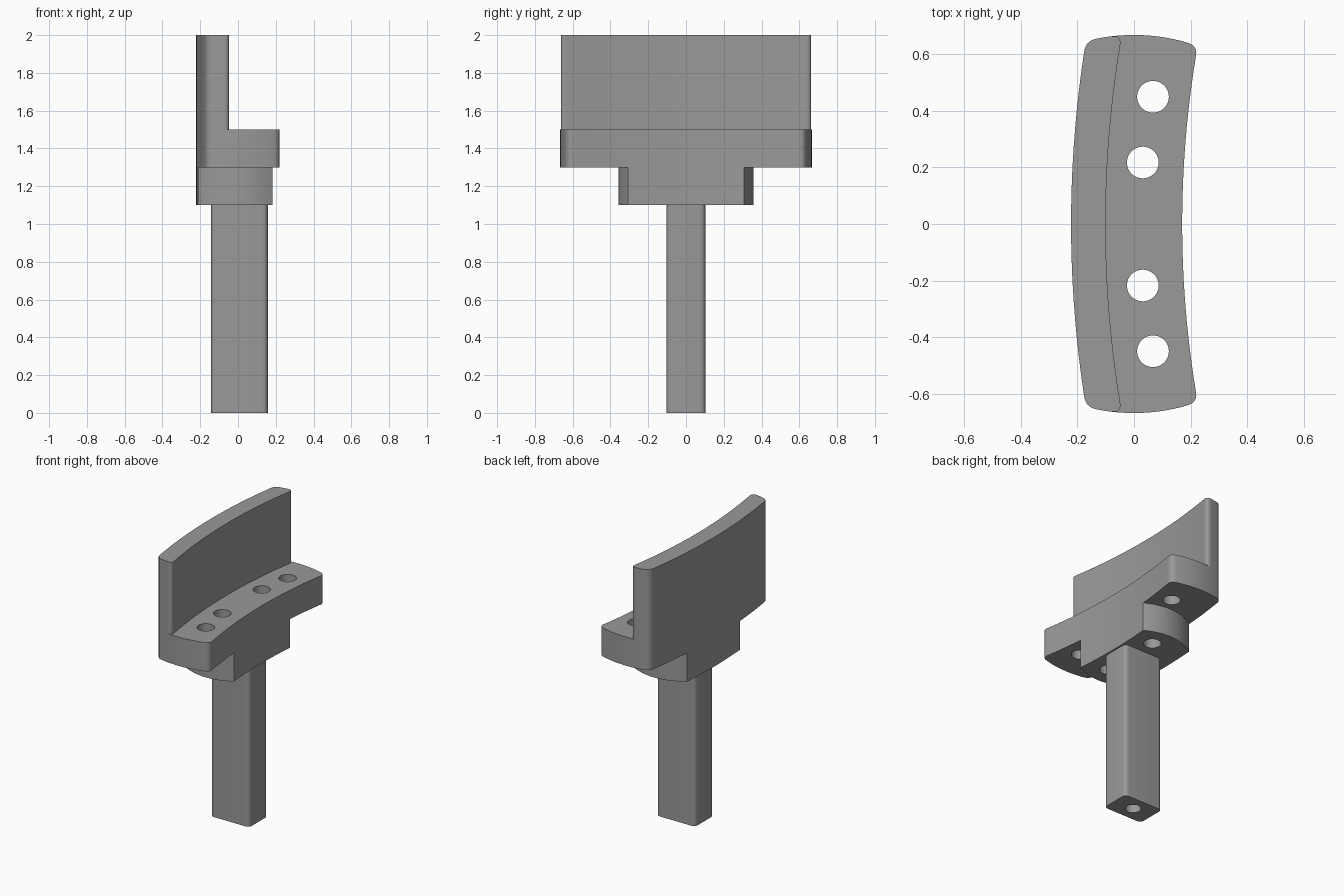
import bpy, bmesh, math
from mathutils import Vector

if "Cube" in bpy.data.objects:
    bpy.data.objects.remove(bpy.data.objects["Cube"])

CX = 3.8  # common centre of the long curved sides

grey = bpy.data.materials.new("mid grey")
grey.diffuse_color = (0.32, 0.32, 0.32, 1)
grey.use_nodes = True
grey.node_tree.nodes["Principled BSDF"].inputs["Base Color"].default_value = grey.diffuse_color


def arc(cx, r, a0, a1):
    """Parametric arc and its length."""
    return (lambda t: Vector((cx + r * math.cos(a0 + (a1 - a0) * t),
                              r * math.sin(a0 + (a1 - a0) * t))), abs(r * (a1 - a0)))


def line(a, b):
    a, b = Vector(a), Vector(b)
    return (lambda t: a.lerp(b, t), (b - a).length)


def outline(edges, fillet, steps):
    """Chain edges into a closed loop, rounding each corner."""
    pts = []
    for i, (f, length) in enumerate(edges):
        g, glen = edges[(i + 1) % len(edges)]
        k = fillet / length
        pts += [f(k + (1 - 2 * k) * s / steps) for s in range(steps + 1)]
        if fillet:
            a, c, b = f(1 - k), f(1), g(fillet / glen)
            for s in range(1, 6):
                t = s / 6
                pts.append(a * (1 - t) ** 2 + c * (2 * t * (1 - t)) + b * t * t)
        else:
            pts.pop()
    return pts


def curved_bar(xl, xr, r, fillet):
    """Bar with concentric long sides, its ends cut by a circle of radius r."""
    rl, rr = CX - xl, CX - xr

    def corner(R):
        x = (r * r + CX * CX - R * R) / (2 * CX)
        return x, math.sqrt(r * r - x * x)
    (lx, ly), (rx, ry) = corner(rl), corner(rr)
    al, ar = math.asin(ly / rl), math.asin(ry / rr)
    el, er = math.atan2(ly, lx), math.atan2(ry, rx)
    return outline([arc(CX, rr, math.pi + ar, math.pi - ar), arc(0, r, er, el),
                    arc(CX, rl, math.pi - al, math.pi + al), arc(0, r, -el, -er)],
                   fillet, 24)


def prism(name, pts, z0, z1):
    bm = bmesh.new()
    face = bm.faces.new([bm.verts.new((p.x, p.y, z0)) for p in pts])
    top = bmesh.ops.extrude_face_region(bm, geom=[face])["geom"]
    bmesh.ops.translate(bm, vec=(0, 0, z1 - z0),
                        verts=[v for v in top if isinstance(v, bmesh.types.BMVert)])
    bmesh.ops.recalc_face_normals(bm, faces=bm.faces)
    me = bpy.data.meshes.new(name)
    bm.to_mesh(me)
    bm.free()
    me.materials.append(grey)
    ob = bpy.data.objects.new(name, me)
    bpy.context.collection.objects.link(ob)
    return ob


def activate(ob):
    bpy.ops.object.select_all(action='DESELECT')
    ob.select_set(True)
    bpy.context.view_layer.objects.active = ob


def drill(ob, x, y, r, z0, z1):
    circle = [Vector((x + r * math.cos(i * math.tau / 40), y + r * math.sin(i * math.tau / 40)))
              for i in range(40)]
    cutter = prism("drill", circle, z0, z1)
    cutter.hide_render = True
    mod = ob.modifiers.new("hole", 'BOOLEAN')
    mod.operation, mod.solver, mod.object = 'DIFFERENCE', 'EXACT', cutter
    activate(ob)
    bpy.ops.object.modifier_apply(modifier=mod.name)
    bpy.data.objects.remove(cutter)


# curved plate and the upright wall along its outer side
plate = prism("plate", curved_bar(-0.222, 0.17, 0.667, 0.035), 1.3, 1.5)
wall = prism("wall", curved_bar(-0.222, -0.10, 0.667, 0.035), 1.5, 2.0)
# shorter block beneath the plate
block = prism("block", curved_bar(-0.222, 0.17, 0.358, 0), 1.1, 1.3)
# rounded rectangular post
c = [(-0.142, -0.103), (0.158, -0.103), (0.158, 0.103), (-0.142, 0.103)]
post = prism("post", outline([line(c[i], c[(i + 1) % 4]) for i in range(4)], 0.032, 1), 0, 1.1)

# bolt holes through plate and block, blind hole up the post
for side in (-1, 1):
    drill(plate, 0.067, side * 0.449, 0.056, 1.2, 1.6)
    drill(plate, 0.031, side * 0.217, 0.056, 1.2, 1.6)
    drill(block, 0.031, side * 0.217, 0.056, 1.0, 1.4)
drill(post, 0.008, 0, 0.05, -0.1, 0.4)

for ob in (plate, wall, block, post):
    activate(ob)
    bpy.ops.object.shade_smooth_by_angle(angle=math.radians(30))
